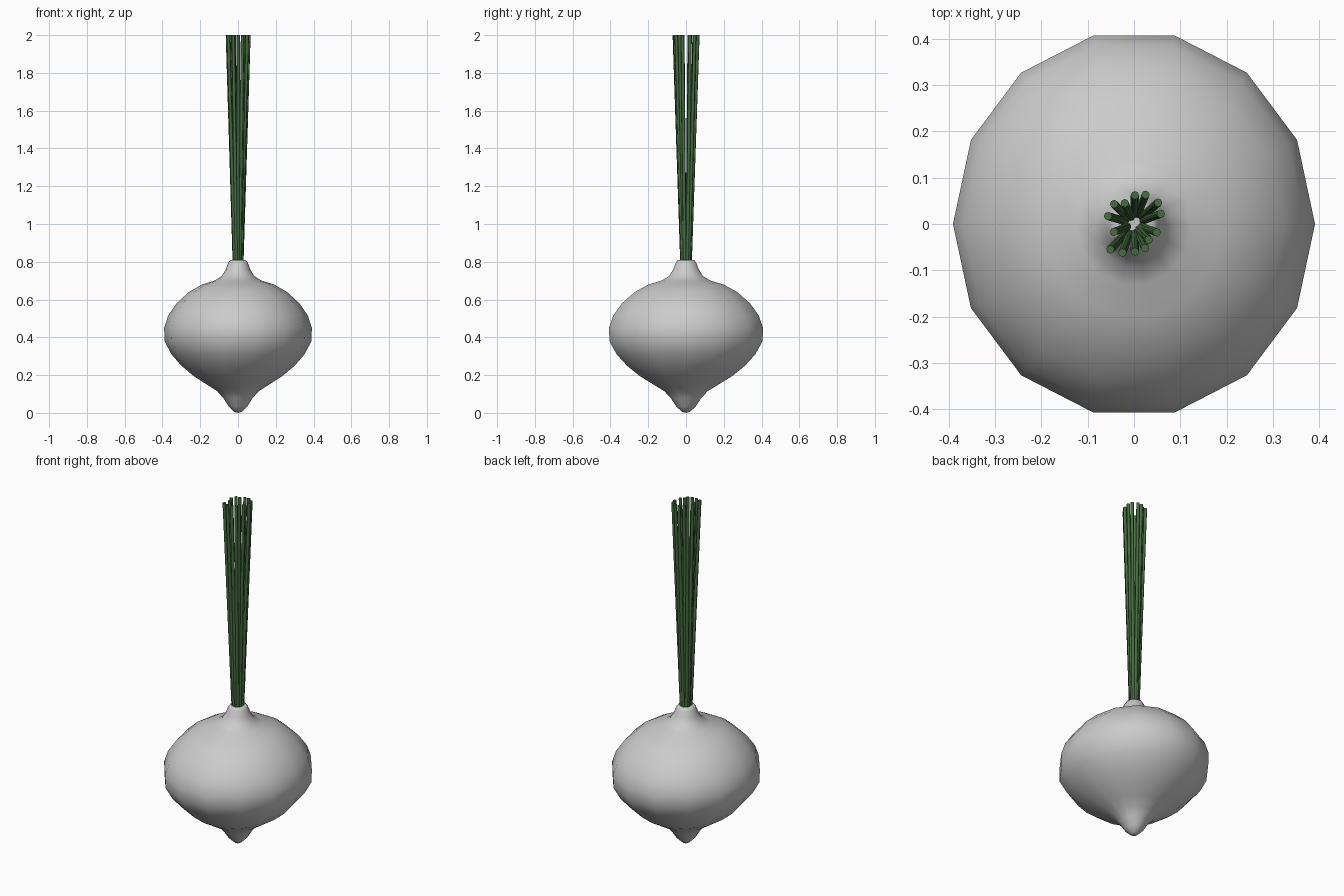
import bpy, bmesh, math
from mathutils import Vector

if "Cube" in bpy.data.objects:
    bpy.data.objects.remove(bpy.data.objects["Cube"])

def finish(name, bm, mat=None, smooth=True):
    bmesh.ops.recalc_face_normals(bm, faces=bm.faces)
    me = bpy.data.meshes.new(name)
    bm.to_mesh(me)
    bm.free()
    ob = bpy.data.objects.new(name, me)
    bpy.context.collection.objects.link(ob)
    for p in me.polygons:
        p.use_smooth = smooth
    if mat:
        me.materials.append(mat)
    return ob

# Bulb: 14-sided lathe, slightly wider in y
SIDES, RX, RY = 14, 0.391, 0.418
profile = [(0.02, 0.005), (0.05, 0.035), (0.075, 0.075), (0.11, 0.115),
           (0.165, 0.15), (0.235, 0.195), (0.30, 0.25), (0.352, 0.31),
           (0.389, 0.38), (0.391, 0.45), (0.37, 0.515), (0.325, 0.58),
           (0.26, 0.64), (0.19, 0.68), (0.125, 0.70), (0.085, 0.725),
           (0.065, 0.76), (0.052, 0.795), (0.042, 0.81), (0.03, 0.808)]
bm = bmesh.new()
rings = []
for r, z in profile:
    rings.append([bm.verts.new((r * math.cos(a), r * RY / RX * math.sin(a), z))
                  for a in (2 * math.pi * i / SIDES for i in range(SIDES))])
for lo, hi in zip(rings, rings[1:]):
    for i in range(SIDES):
        j = (i + 1) % SIDES
        bm.faces.new((lo[i], lo[j], hi[j], hi[i]))
for ring, z in ((rings[0], 0.0), (rings[-1], 0.79)):
    pole = bm.verts.new((0, 0, z))
    for i in range(SIDES):
        bm.faces.new((ring[i], ring[(i + 1) % SIDES], pole))
finish("bulb", bm)

# Stalks: thin rods fanning out from the neck
green = bpy.data.materials.new("stalk_green")
green.diffuse_color = (0.06, 0.15, 0.05, 1)
green.use_nodes = True
green.node_tree.nodes["Principled BSDF"].inputs["Base Color"].default_value = green.diffuse_color
tips = [(0.002, 0.062), (0.025, 0.063), (0.052, 0.046), (0.058, 0.022),
        (0.049, -0.018), (0.032, -0.034), (0.024, -0.052), (0.002, -0.06),
        (-0.025, -0.062), (-0.051, -0.055), (-0.043, -0.017),
        (-0.056, 0.017), (-0.043, 0.043), (-0.02, 0.045)]
bm = bmesh.new()
for x, y in tips:
    top = Vector((x, y, 1.9995))
    base = Vector((x * 0.27, y * 0.27, 0.65))
    d = top - base
    rot = Vector((0, 0, 1)).rotation_difference(d).to_matrix().to_4x4()
    rot.translation = (top + base) / 2
    bmesh.ops.create_cone(bm, cap_ends=True, segments=8, radius1=0.009,
                          radius2=0.009, depth=d.length, matrix=rot)
stalks = finish("stalks", bm, green)
bpy.context.view_layer.objects.active = stalks
stalks.select_set(True)
bpy.ops.object.shade_smooth_by_angle(angle=math.radians(50))
